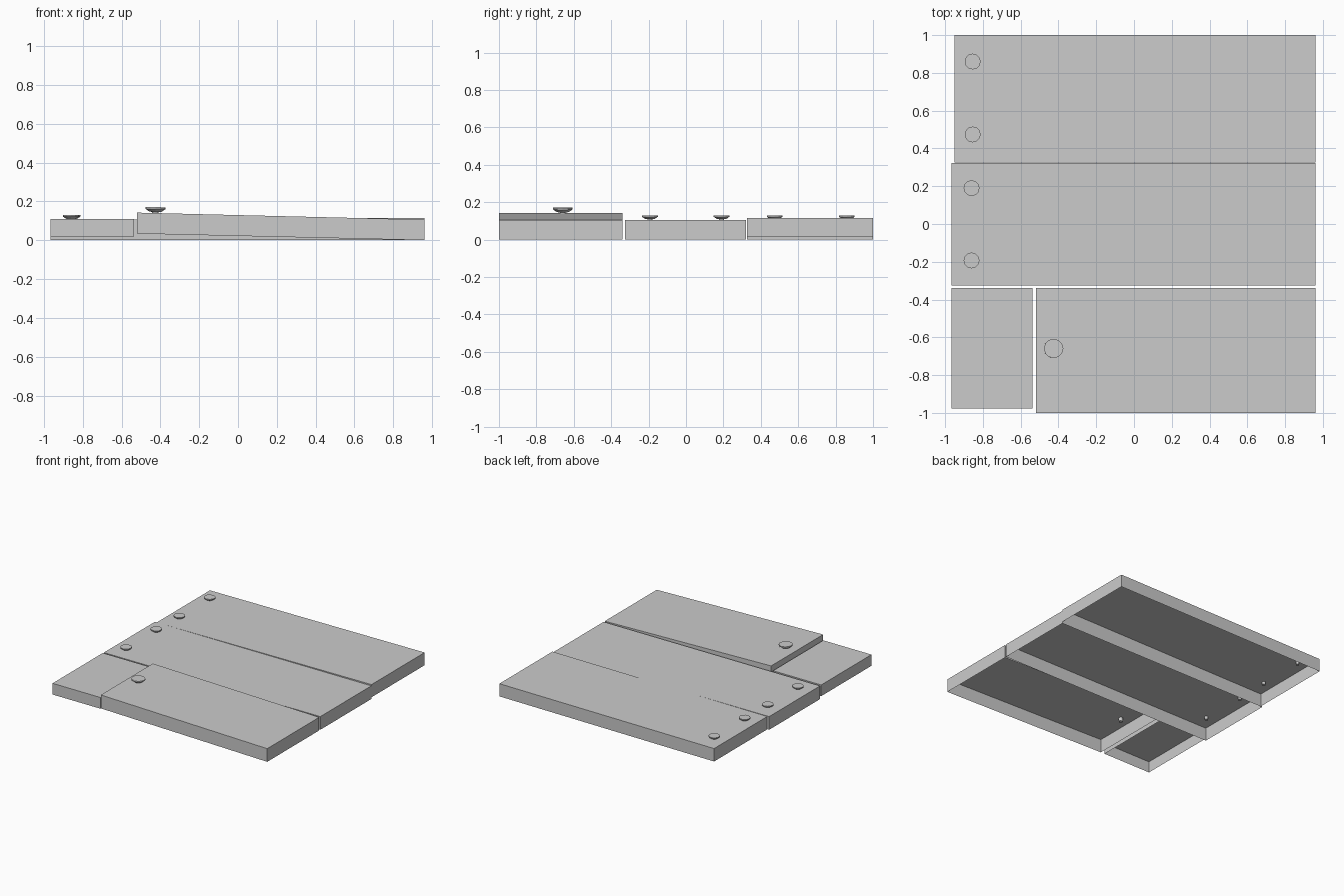
import bpy, bmesh, math

if "Cube" in bpy.data.objects:
    bpy.data.objects.remove(bpy.data.objects["Cube"])


def make_object(name, bm):
    bmesh.ops.recalc_face_normals(bm, faces=bm.faces)
    mesh = bpy.data.meshes.new(name)
    bm.to_mesh(mesh)
    bm.free()
    obj = bpy.data.objects.new(name, mesh)
    bpy.context.collection.objects.link(obj)
    return obj


def plank(name, x0, x1, y0, y1, left, right):
    """Hollow board, open underneath; left/right = (bottom z, top z) at each end."""
    bm = bmesh.new()
    bmesh.ops.create_cube(bm, size=1)
    bottom = [f for f in bm.faces if f.calc_center_median().z < -0.4]
    bmesh.ops.recalc_face_normals(bm, faces=bm.faces)
    for v in bm.verts:
        ends = left if v.co.x < 0 else right
        v.co = (x0 if v.co.x < 0 else x1,
                y0 if v.co.y < 0 else y1,
                ends[0] if v.co.z < 0 else ends[1])
    bmesh.ops.delete(bm, geom=bottom, context='FACES_ONLY')
    mesh = bpy.data.meshes.new(name)
    bm.to_mesh(mesh)
    bm.free()
    bpy.context.collection.objects.link(bpy.data.objects.new(name, mesh))


def nail(name, x, y, z, s=1.0, tilt=0.0, sides=12):
    """Nail with a flared head, its shaft passing through the board top."""
    profile = [(0.013, -0.025), (0.013, 0.004), (0.026, 0.006),
               (0.042, 0.017), (0.042, 0.025)]
    bm = bmesh.new()
    rings = [[bm.verts.new((r * s * math.cos(2 * math.pi * i / sides),
                            r * s * math.sin(2 * math.pi * i / sides), h * s))
              for i in range(sides)] for r, h in profile]
    for a, b in zip(rings, rings[1:]):
        for i in range(sides):
            j = (i + 1) % sides
            bm.faces.new((a[i], a[j], b[j], b[i]))
    bm.faces.new(rings[0][::-1])
    bm.faces.new(rings[-1])
    obj = make_object(name, bm)
    obj.location = (x, y, z)
    obj.rotation_euler.y = tilt


# Boards
plank("back_board", -0.95, 0.96, 0.325, 1.0, (0.0, 0.104), (0.013, 0.115))
plank("middle_board", -0.965, 0.96, -0.325, 0.322, (0.0, 0.106), (0.0, 0.106))
plank("broken_short_board", -0.965, -0.537, -0.978, -0.339, (0.018, 0.108), (0.018, 0.108))
plank("broken_long_board", -0.52, 0.96, -1.0, -0.339, (0.034, 0.142), (0.0, 0.106))

# Nails
for i, (x, y) in enumerate([(-0.854, 0.86), (-0.854, 0.474), (-0.86, 0.19), (-0.86, -0.193)]):
    nail(f"nail_{i + 1}", x, y, 0.105)
nail("loose_nail", -0.426, -0.659, 0.14, 1.22, math.radians(1.4))
